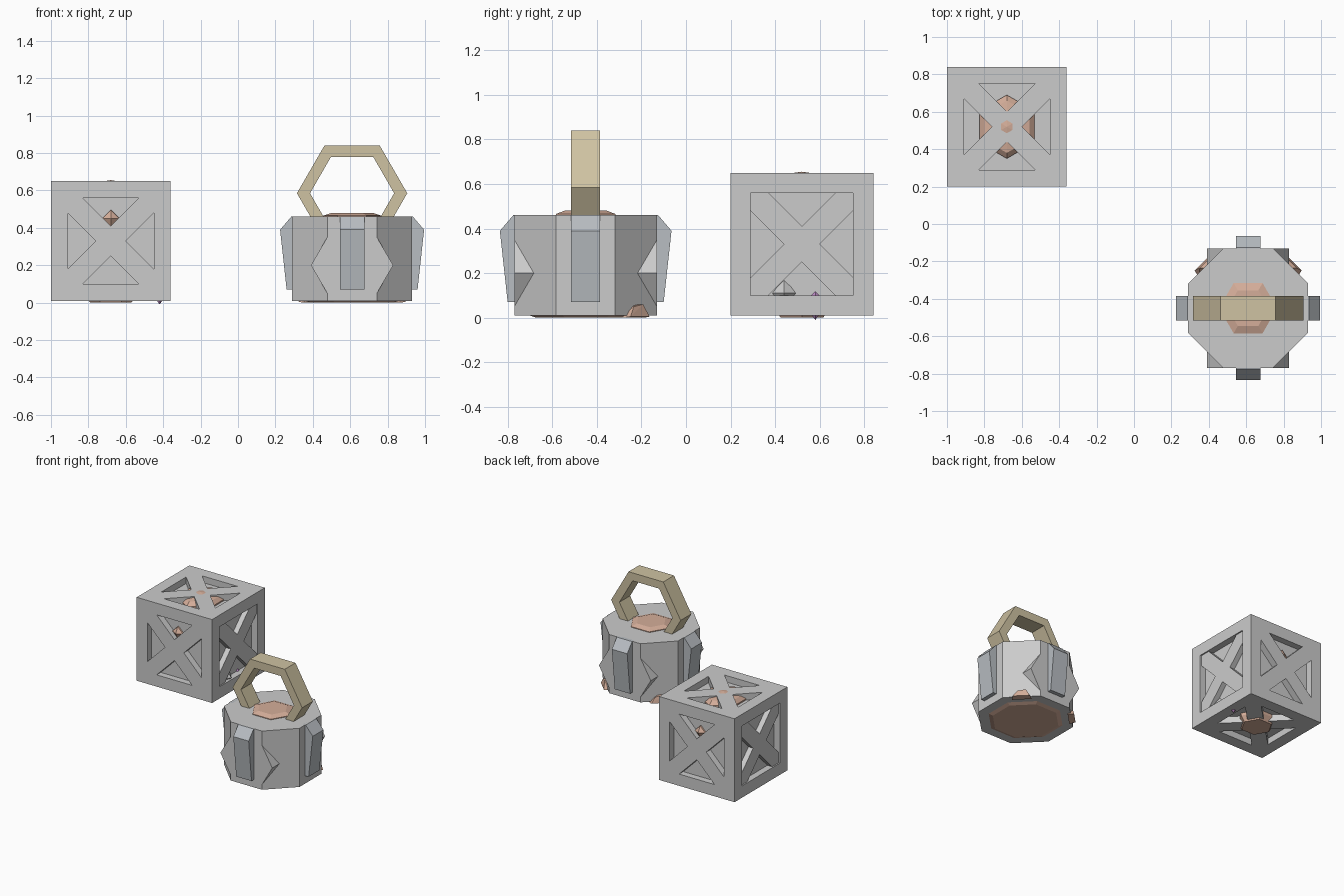
import bpy, bmesh, math
from mathutils import Matrix, Vector

if "Cube" in bpy.data.objects:
    bpy.data.objects.remove(bpy.data.objects["Cube"])

T, R = Matrix.Translation, Matrix.Rotation
COPPER, TAN = (0.66, 0.42, 0.32, 1), (0.62, 0.54, 0.36, 1)
WHITE, PURPLE, STEEL = (0.85, 0.85, 0.85, 1), (0.5, 0.25, 0.55, 1), (0.48, 0.51, 0.54, 1)
mats = {}


def finish(name, bm, m, col):
    bmesh.ops.remove_doubles(bm, verts=bm.verts, dist=1e-5)
    bmesh.ops.transform(bm, matrix=m, verts=bm.verts)
    bmesh.ops.recalc_face_normals(bm, faces=bm.faces)
    me = bpy.data.meshes.new(name)
    bm.to_mesh(me)
    bm.free()
    ob = bpy.data.objects.new(name, me)
    bpy.context.collection.objects.link(ob)
    if col:
        if col not in mats:
            mats[col] = bpy.data.materials.new("colour")
            mats[col].diffuse_color = col
        me.materials.append(mats[col])
    return ob


def prism(name, pts, z0, z1, m, col=None):
    """Polygon in local xy, extruded along local z."""
    bm = bmesh.new()
    f = bm.faces.new([bm.verts.new((x, y, z0)) for x, y in pts])
    ext = bmesh.ops.extrude_face_region(bm, geom=[f], use_keep_orig=True)["geom"]
    for v in ext:
        if isinstance(v, bmesh.types.BMVert):
            v.co.z = z1
    return finish(name, bm, m, col)


def lathe(name, prof, n, phase, m, col=None, closed=False):
    """Spin (radius, z) points in n flat sides."""
    bm = bmesh.new()
    rings = []
    for i in range(n):
        a = phase + i * math.tau / n
        rings.append([bm.verts.new((r * math.cos(a), r * math.sin(a), z)) for r, z in prof])
    k = len(prof)
    for i in range(n):
        a, b = rings[i], rings[(i + 1) % n]
        for j in range(k if closed else k - 1):
            j2 = (j + 1) % k
            bm.faces.new((a[j], b[j], b[j2], a[j2]))
    return finish(name, bm, m, col)


def box(name, c, s, m, col=None):
    bm = bmesh.new()
    bmesh.ops.create_cube(bm, size=1, matrix=T(c) @ Matrix.Diagonal((*s, 1)))
    return finish(name, bm, m, col)


def hull(name, pts, m, col=None):
    bm = bmesh.new()
    for p in pts:
        bm.verts.new(p)
    bmesh.ops.convex_hull(bm, input=bm.verts)
    return finish(name, bm, m, col)


Q = math.pi / 2

# Crate: solid core, edge beams and a cross brace on each face
C = T((-0.68, 0.52, 0.33))
H, W = 0.32, 0.09
box("crate_core", (0, 0, 0), (0.54, 0.54, 0.54), C)
o, inner = H - W / 2, 2 * (H - W)
for s in (-1, 1):
    for t in (-1, 1):
        box("crate_beam_x", (0, s * o, t * o), (2 * H, W, W), C)
        box("crate_beam_y", (s * o, 0, t * o), (W, inner, W), C)
        box("crate_post", (s * o, t * o, 0), (W, W, inner), C)
cross = []
for i in range(4):
    for x, y in ((0.23, 0.23), (0.15, 0.23), (0, 0.08), (-0.15, 0.23)):
        p = R(i * Q, 2) @ Vector((x, y))
        cross.append((p.x, p.y))
faces = [(R(0, 4, 'X'), H), (R(math.pi, 4, 'X'), H), (R(Q, 4, 'X'), H),
         (R(-Q, 4, 'X'), H), (R(Q, 4, 'Y'), H - 0.01), (R(-Q, 4, 'Y'), H - 0.01)]
for rot, top in faces:
    prism("crate_cross", cross, 0.26, top, C @ rot)

# Copper pieces showing between the crate's boards
lathe("crate_copper_top", [(0.17, 0.26), (0.17, 0.28), (0.14, 0.305), (0, 0.325)], 6, Q, C, COPPER)
lathe("crate_copper_base", [(0, -0.33), (0.11, -0.33), (0.14, -0.29), (0.14, -0.26)], 6, 0, C, COPPER)
for s in (-1, 1):
    lathe("crate_copper_stud", [(0.05, 0.25), (0.045, 0.28), (0, 0.305)], 4, 0,
          C @ T((0, 0, 0.12)) @ R(s * Q, 4, 'X'), COPPER)
gem = [(0, -0.07), (0.055, 0), (0, 0.07)]
lathe("crate_white_gem", gem, 5, 0, C @ T((0.26, -0.08, -0.22)), WHITE)
lathe("crate_purple_gem", gem, 5, 0, C @ T((0.26, 0.06, -0.27)), PURPLE)

# Pot: octagonal body
P = T((0.61, -0.45, 0))
RO = 0.32 / math.cos(math.pi / 8)
lathe("pot_body", [(0, 0.01), (RO, 0.01), (RO, 0.46), (0, 0.46)], 8, math.pi / 8, P)
lathe("pot_base_plate", [(0.3, 0.02), (0.24, 0), (0, 0)], 8, math.pi / 8, P, COPPER)
lathe("pot_copper_top", [(0.155, 0.455), (0.155, 0.465), (0.11, 0.48), (0, 0.48)], 6, 0, P, COPPER)

# Straps on the four main sides
strap = [(0.30, 0.46), (0.325, 0.46), (0.385, 0.39), (0.35, 0.07), (0.30, 0.07)]
for i in range(4):
    prism("pot_strap", strap, -0.065, 0.065, P @ R(i * Q, 4, 'Z') @ R(Q, 4, 'X'), STEEL)

# Pointed corner wedges on the diagonal sides
for sx in (-1, 1):
    for sy in (-1, 1):
        hull("pot_corner_wedge", [(sx * x, sy * y, z) for x, y, z in (
            (0.1325, 0.32, 0.35), (0.1325, 0.32, 0.05), (0.22, 0.32, 0.2),
            (0.22, 0.23, 0.2), (0.13, 0.28, 0.2))], P)

# Copper chips at the foot of the rear diagonals
for a in (45, 135):
    M = P @ R(math.radians(a), 4, 'Z')
    hull("pot_copper_chip", [(0.3, -0.07, 0), (0.345, -0.06, 0.005), (0.345, 0.06, 0.005), (0.3, 0.07, 0),
                             (0.335, -0.03, 0.05), (0.335, 0.03, 0.06), (0.3, 0, 0.06)], M, COPPER)

# Six-sided ring handle
lathe("pot_handle", [(0.295, -0.065), (0.295, 0.065), (0.225, 0.065), (0.225, -0.065)], 6, 0,
      P @ T((0, 0, 0.585)) @ R(Q, 4, 'X'), TAN, closed=True)

for m in bpy.data.materials:
    if m.users and not m.is_grease_pencil:
        m.use_nodes = True
        m.node_tree.nodes["Principled BSDF"].inputs["Base Color"].default_value = m.diffuse_color
